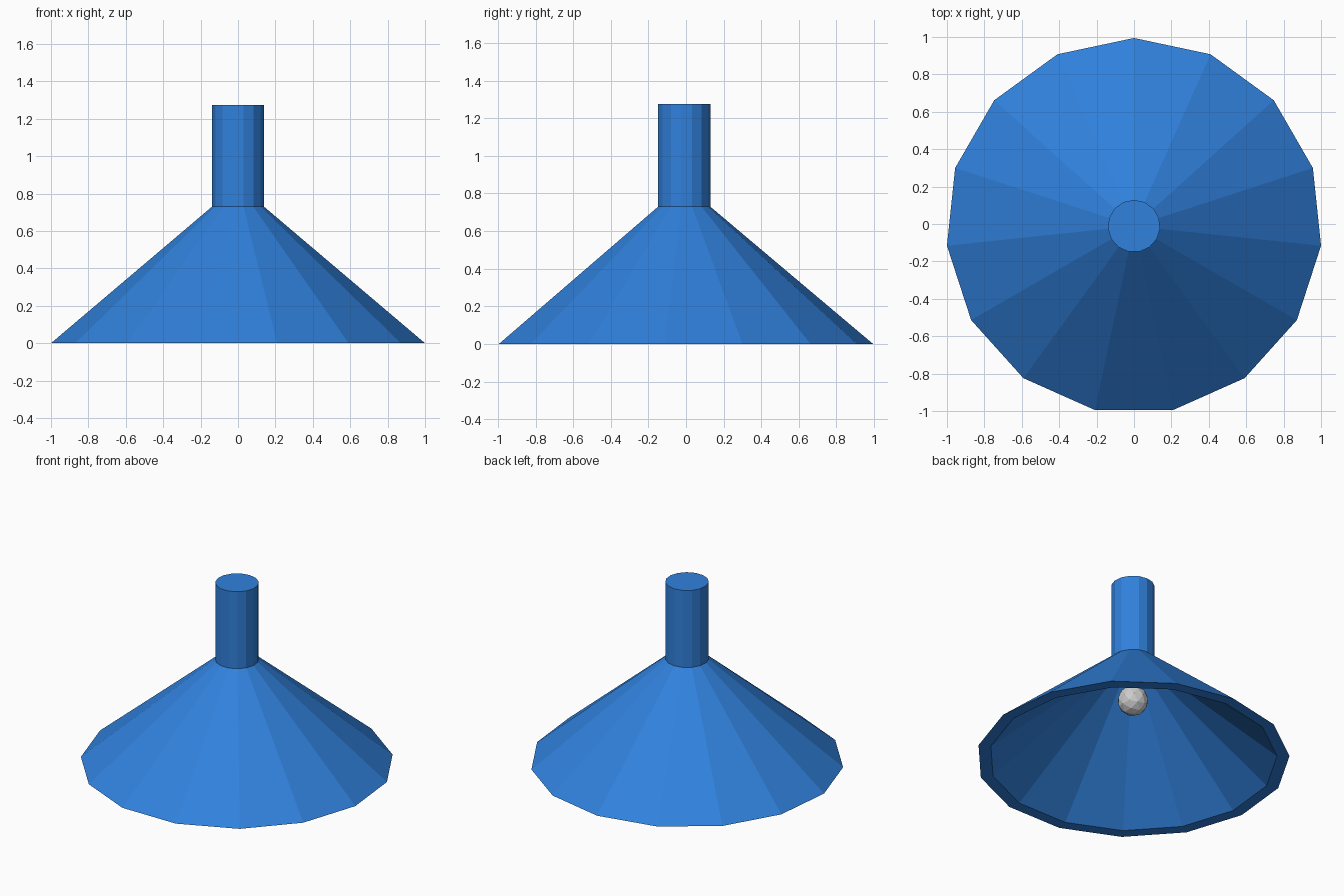
import bpy, bmesh, math

if "Cube" in bpy.data.objects:
    bpy.data.objects.remove(bpy.data.objects["Cube"])

SIDES = 15
CY = -0.011  # axis offset that centres the odd-sided outline

blue = bpy.data.materials.new("blue_paint")
blue.diffuse_color = (0.03, 0.22, 0.72, 1)
blue.use_nodes = True
blue.node_tree.nodes["Principled BSDF"].inputs["Base Color"].default_value = blue.diffuse_color


def finish(bm, name, mat=None):
    bmesh.ops.recalc_face_normals(bm, faces=bm.faces)
    me = bpy.data.meshes.new(name)
    bm.to_mesh(me)
    bm.free()
    ob = bpy.data.objects.new(name, me)
    bpy.context.collection.objects.link(ob)
    if mat:
        me.materials.append(mat)
    return ob


def lathe(name, profile, sides, mat=None):
    """Flat-faced turned solid from (radius, z) points, capped at both ends."""
    bm = bmesh.new()
    rings = []
    for r, z in profile:
        ring = []
        for i in range(sides):
            a = math.pi / 2 + 2 * math.pi * i / sides
            ring.append(bm.verts.new((r * math.cos(a), CY + r * math.sin(a), z)))
        rings.append(ring)
    for lo, hi in zip(rings, rings[1:]):
        for i in range(sides):
            j = (i + 1) % sides
            bm.faces.new((lo[i], lo[j], hi[j], hi[i]))
    bm.faces.new(rings[0])
    bm.faces.new(rings[-1])
    return finish(bm, name, mat)


# Shade with its stem: hollow cone, flat bottom rim, solid tube on top
lathe("shade_and_stem", [(0.14, 1.275), (0.14, 0.73), (1.0055, 0),
                         (0.925, 0), (0.13, 0.67)], SIDES, blue)

# Bulb
bm = bmesh.new()
bmesh.ops.create_icosphere(bm, subdivisions=2, radius=0.1)
bmesh.ops.translate(bm, verts=bm.verts, vec=(0, CY, 0.43))
finish(bm, "bulb")

# Slim holder, hidden behind the bulb, joining it to the shade
lathe("bulb_holder", [(0.03, 0.50), (0.03, 0.68)], 8)
